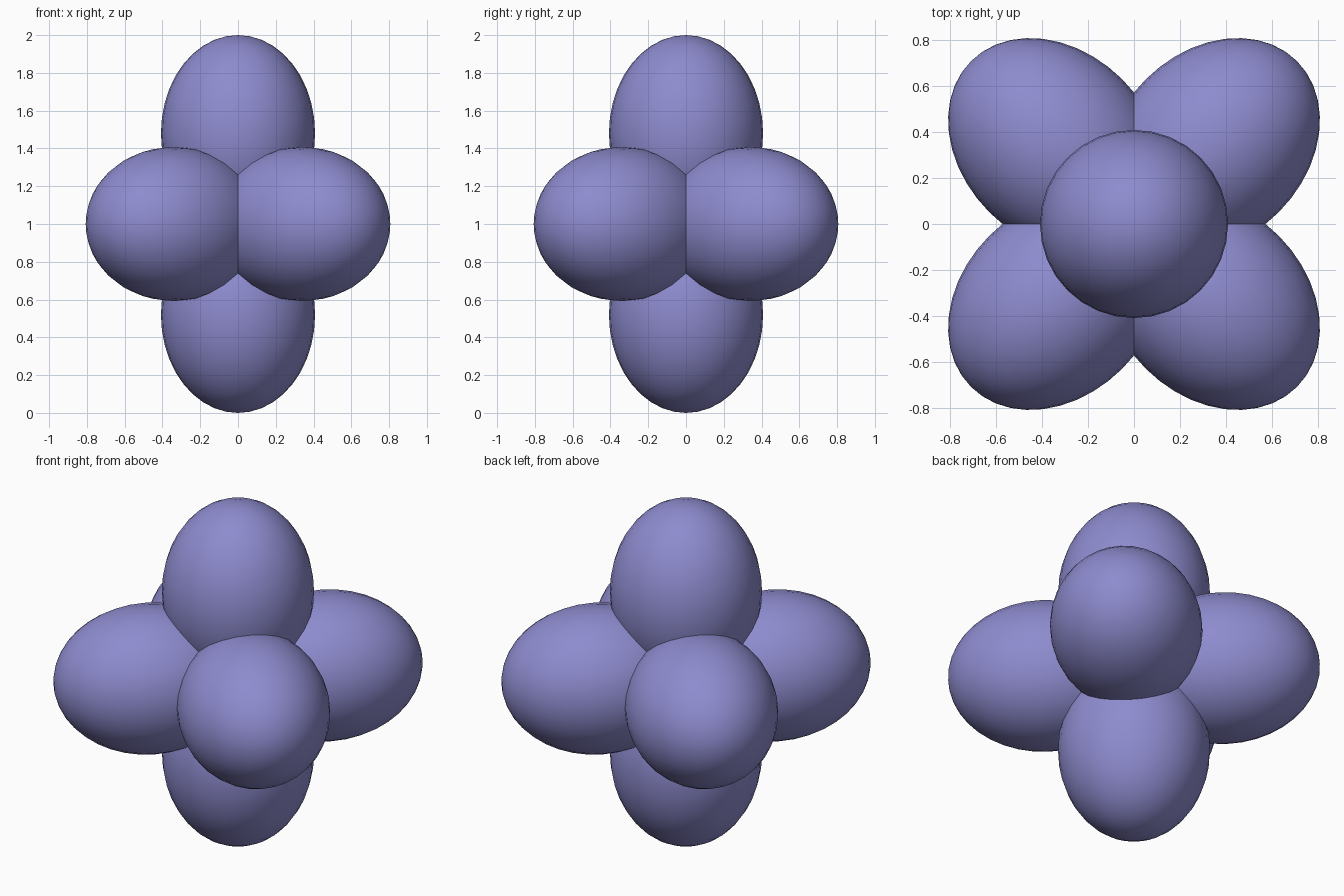
import bpy
from math import radians
from mathutils import Matrix, Vector

cube = bpy.data.objects.get("Cube")
if cube:
    bpy.data.objects.remove(cube, do_unlink=True)

# One flat colour for all lobes
violet = bpy.data.materials.new("soft_violet")
violet.use_nodes = True
colour = (0.27, 0.26, 0.62, 1)
violet.diffuse_color = colour
violet.node_tree.nodes["Principled BSDF"].inputs["Base Color"].default_value = colour

CENTRE = Vector((0, 0, 1))
OFFSET, LENGTH, WIDTH = 0.48, 0.52, 0.408


def lobe(name, direction):
    """Elongated ellipsoid reaching one unit out from the centre."""
    direction = Vector(direction).normalized()
    bpy.ops.mesh.primitive_uv_sphere_add(segments=32, ring_count=20, radius=1)
    ob = bpy.context.object
    ob.name = name
    turn = direction.to_track_quat("Z", "Y").to_matrix().to_4x4()
    ob.data.transform(turn @ Matrix.Diagonal((WIDTH, WIDTH, LENGTH, 1)))
    ob.location = CENTRE + direction * OFFSET
    ob.data.materials.append(violet)
    bpy.ops.object.shade_smooth_by_angle(angle=radians(40))


# Vertical pair
lobe("top_lobe", (0, 0, 1))
lobe("bottom_lobe", (0, 0, -1))

# Four horizontal lobes on the diagonals
for side, x in (("left", 1), ("right", -1)):
    for end, y in (("front", -1), ("back", 1)):
        lobe(f"{end}_{side}_lobe", (x, y, 0))
